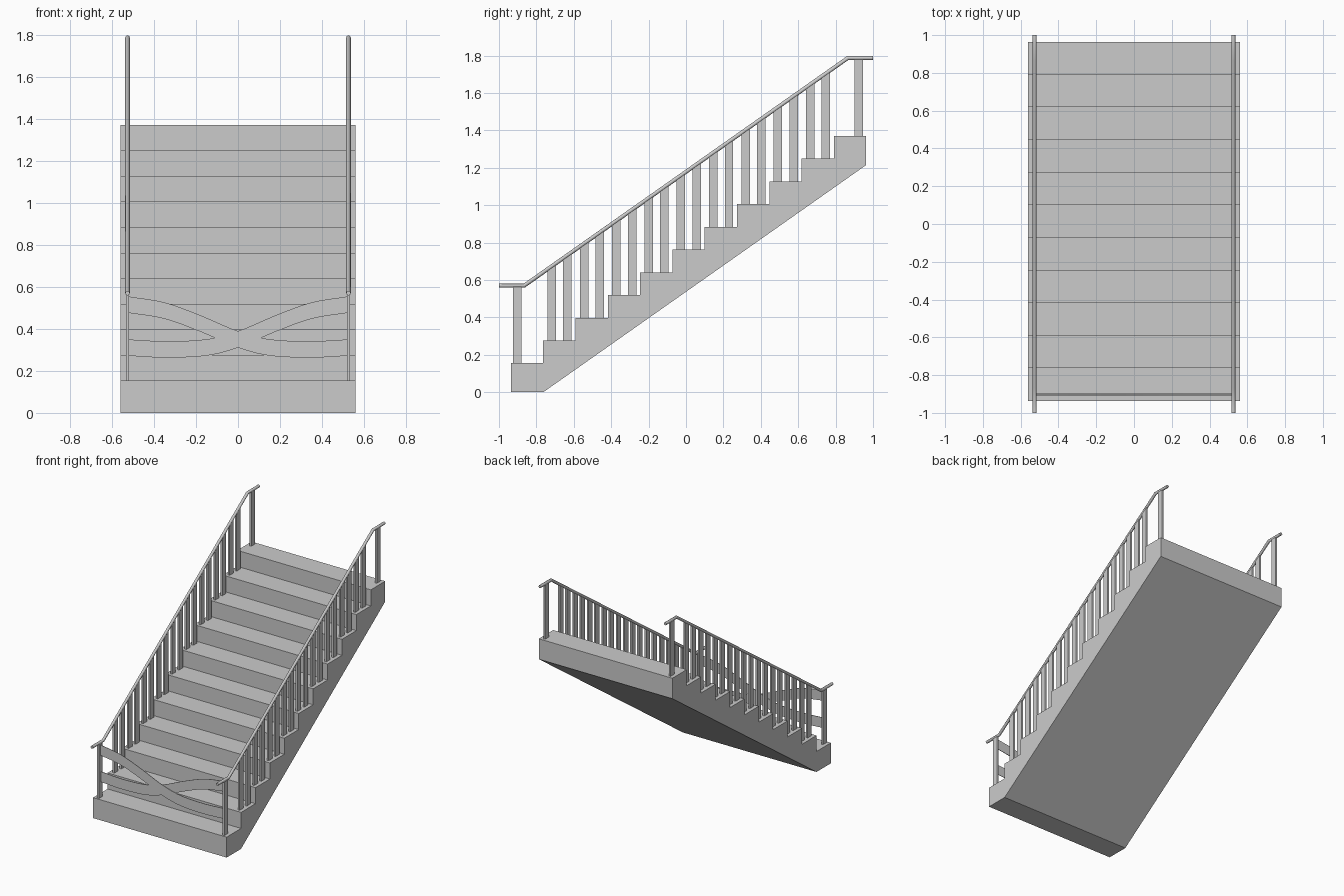
import bpy, bmesh

if "Cube" in bpy.data.objects:
    bpy.data.objects.remove(bpy.data.objects["Cube"])

Y0, RUN, Z0, RISE, STEPS = -0.936, 0.1727, 0.155, 0.1215, 11
HALF_W, RAIL_X = 0.56, 0.526


def obj_from_bm(name, bm):
    bmesh.ops.recalc_face_normals(bm, faces=bm.faces)
    me = bpy.data.meshes.new(name)
    bm.to_mesh(me)
    bm.free()
    ob = bpy.data.objects.new(name, me)
    bpy.context.collection.objects.link(ob)
    return ob


def prism(bm, profile, offset):
    """Extrude a planar polygon by an offset vector."""
    face = bm.faces.new([bm.verts.new(p) for p in profile])
    new = bmesh.ops.extrude_face_region(bm, geom=[face])["geom"]
    bmesh.ops.translate(bm, vec=offset,
                        verts=[g for g in new if isinstance(g, bmesh.types.BMVert)])


def rail_z(y):
    """Height of the handrail centre line."""
    t = (min(max(y, -0.865), 0.865) + 0.865) / 1.73
    return 0.57 + t * 1.217


# Stair body: stepped side profile extruded across the width
end_y, top_z = Y0 + STEPS * RUN, Z0 + (STEPS - 1) * RISE
pts = [(Y0, 0)]
for i in range(STEPS):
    z = Z0 + i * RISE
    pts += [(Y0 + i * RUN, z), (Y0 + (i + 1) * RUN, z)]
pts += [(end_y, top_z - Z0), (Y0 + RUN, 0)]
bm = bmesh.new()
prism(bm, [(-HALF_W, y, z) for y, z in pts], (2 * HALF_W, 0, 0))
obj_from_bm("stair_body", bm)

# Flat balusters: (start y, foot z); one post at each end, two per middle step
posts = [(-0.925, Z0), (0.901, top_z)]
for i in range(1, STEPS - 1):
    for off in (0.023, 0.107):
        posts.append((Y0 + i * RUN + off, Z0 + i * RISE))

for side, sx in (("left", -1), ("right", 1)):
    bm = bmesh.new()
    for y, z in posts:
        y2, x = y + 0.045, sx * RAIL_X - 0.007
        prism(bm, [(x, y, z), (x, y2, z), (x, y2, rail_z(y2)), (x, y, rail_z(y))],
              (0.014, 0, 0))
    obj_from_bm(side + "_balusters", bm)

    # Round handrail with level ends
    cu = bpy.data.curves.new(side + "_handrail", 'CURVE')
    cu.dimensions = '3D'
    cu.bevel_depth = 0.011
    cu.bevel_resolution = 2
    cu.use_fill_caps = True
    sp = cu.splines.new('POLY')
    sp.points.add(3)
    for p, y in zip(sp.points, (-1, -0.865, 0.865, 1)):
        p.co = (sx * RAIL_X, y, rail_z(y), 1)
    bpy.context.collection.objects.link(bpy.data.objects.new(side + "_handrail", cu))

# Crossed curved bands closing the foot of the stairs
KEYS = [(-0.526, .516), (-0.35, .487), (-0.18, .426), (0, .35),
        (0.14, .313), (0.34, .302), (0.526, .311)]


def band_z(x):
    """Smooth (Catmull-Rom style Hermite) height through the key points."""
    def slope(i):
        a, b = KEYS[max(i - 1, 0)], KEYS[min(i + 1, len(KEYS) - 1)]
        return (b[1] - a[1]) / (b[0] - a[0])
    i = max(k for k in range(len(KEYS) - 1) if KEYS[k][0] <= x + 1e-9)
    (x0, z0), (x1, z1) = KEYS[i], KEYS[i + 1]
    h, t = x1 - x0, (x - x0) / (x1 - x0)
    return ((2*t**3 - 3*t**2 + 1) * z0 + (t**3 - 2*t**2 + t) * h * slope(i)
            + (3*t**2 - 2*t**3) * z1 + (t**3 - t**2) * h * slope(i + 1))


N = 24
xs = [-0.526 + 1.052 * i / N for i in range(N + 1)]
for name, sx, y in (("front_band_falling", 1, -0.907), ("front_band_rising", -1, -0.901)):
    bm = bmesh.new()
    outline = [(sx * x, y, band_z(x) + 0.039) for x in xs]
    outline += [(sx * x, y, band_z(x) - 0.039) for x in reversed(xs)]
    prism(bm, outline, (0, 0.004, 0))
    obj_from_bm(name, bm)
